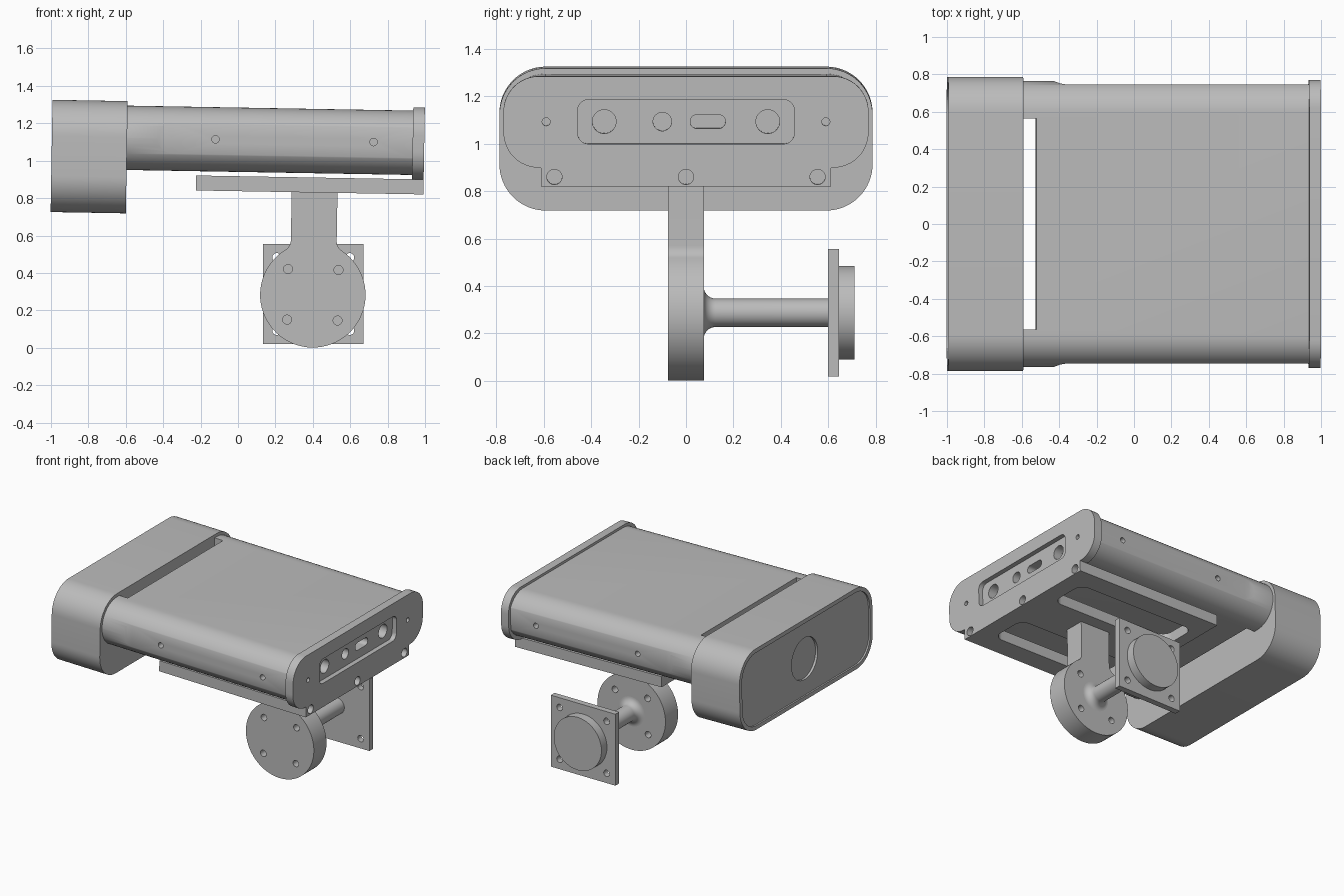
import bpy, bmesh
from math import cos, sin, pi, radians, sqrt, atan2
from mathutils import Matrix

cube = bpy.data.objects.get("Cube")
if cube:
    bpy.data.objects.remove(cube, do_unlink=True)

grey = bpy.data.materials.new("light grey")
grey.use_nodes = True
grey.diffuse_color = (0.5, 0.5, 0.5, 1)
grey.node_tree.nodes["Principled BSDF"].inputs["Base Color"].default_value = grey.diffuse_color


def arc(cx, cy, r, a0, a1, n=16):
    return [(cx + r * cos(a0 + (a1 - a0) * i / n), cy + r * sin(a0 + (a1 - a0) * i / n))
            for i in range(n + 1)]


def circle(cx, cy, r, n=40):
    return arc(cx, cy, r, 0, 2 * pi, n)[:-1]


def rounded(cx, cy, w, h, r, n=12):
    """Rounded rectangle outline from its half width and half height."""
    pts = []
    for k, (sx, sy) in enumerate(((1, 1), (-1, 1), (-1, -1), (1, -1))):
        pts += arc(cx + sx * (w - r), cy + sy * (h - r), r, k * pi / 2, (k + 1) * pi / 2, n)
    return pts


def rect(x0, x1, y0, y1):
    return [(x0, y0), (x1, y0), (x1, y1), (x0, y1)]


def finish(name, bm):
    bmesh.ops.remove_doubles(bm, verts=bm.verts, dist=1e-5)
    bmesh.ops.recalc_face_normals(bm, faces=bm.faces)
    mesh = bpy.data.meshes.new(name)
    bm.to_mesh(mesh)
    bm.free()
    mesh.materials.append(grey)
    ob = bpy.data.objects.new(name, mesh)
    bpy.context.collection.objects.link(ob)
    return ob


def prism(name, outline, axis, lo, hi):
    """Extrude an outline along an axis from lo to hi."""
    place = {"x": lambda u, v, t: (t, u, v),
             "y": lambda u, v, t: (u, t, v),
             "z": lambda u, v, t: (u, v, t)}[axis]
    bm = bmesh.new()
    a = [bm.verts.new(place(u, v, lo)) for u, v in outline]
    b = [bm.verts.new(place(u, v, hi)) for u, v in outline]
    bm.faces.new(a)
    bm.faces.new(b[::-1])
    for i in range(len(a)):
        j = (i + 1) % len(a)
        bm.faces.new((a[i], a[j], b[j], b[i]))
    return finish(name, bm)


def lathe(name, profile, cx, cz, n=48):
    """Spin a (radius, y) profile around an axis parallel to y."""
    bm = bmesh.new()
    rings = [[bm.verts.new((cx + r * cos(2 * pi * k / n), y, cz + r * sin(2 * pi * k / n)))
              for k in range(n)] for r, y in profile]
    for p, q in zip(rings, rings[1:]):
        for k in range(n):
            m = (k + 1) % n
            bm.faces.new((p[k], p[m], q[m], q[k]))
    bm.faces.new(rings[0])
    bm.faces.new(rings[-1])
    return finish(name, bm)


def carve(ob, outline, axis, lo, hi):
    """Cut a prism out of an object."""
    cutter = prism("cutter", outline, axis, lo, hi)
    cutter.hide_render = True
    mod = ob.modifiers.new("cut", "BOOLEAN")
    mod.operation, mod.solver, mod.object = "DIFFERENCE", "EXACT", cutter
    bpy.context.view_layer.objects.active = ob
    bpy.ops.object.modifier_apply(modifier=mod.name)
    bpy.data.objects.remove(cutter, do_unlink=True)


MID = 1.112      # height of the housing axis
BACK, JOIN, SEAM, END = -0.997, -0.595, 0.932, 0.994

# Main housing: stadium section with flattened sides and a slot behind the hood
body = prism("housing", rounded(0, MID, 0.765, 0.172, 0.171), "x", JOIN, SEAM)
for s in (1, -1):
    flat = [(-0.44, 0.768), (-0.40, 0.752), (-0.36, 0.745), (1.1, 0.745), (1.1, 0.9), (-0.44, 0.9)]
    carve(body, [(x, s * y) for x, y in flat], "z", 0.5, 1.5)
    for x in (-0.122, 0.723):
        carve(body, circle(x, MID, 0.02, 20), "y", *sorted((s * 0.7, s * 0.8)))
carve(body, rect(-0.7, -0.525, -0.565, 0.565), "z", 0.5, 1.5)

# Large hood with a recessed window panel and round lens
hood = prism("hood", rounded(0, 1.008, 0.787, 0.3, 0.195, 16), "x", BACK, JOIN)
carve(hood, rounded(0, 1.008, 0.757, 0.27, 0.165, 16), "x", BACK - 0.1, BACK + 0.012)
carve(hood, circle(0, 1.008, 0.155, 48), "x", BACK - 0.1, BACK + 0.03)

# End plate with a connector pocket
plate = prism("end_plate", rounded(0, MID - 0.003, 0.77, 0.193, 0.15), "x", SEAM, END)
carve(plate, rounded(0, 1.11, 0.457, 0.093, 0.045), "x", END - 0.035, END + 0.1)
ports = [circle(-0.345, 1.11, 0.05), circle(-0.1, 1.11, 0.039), circle(0.345, 1.11, 0.05),
         rounded(0.092, 1.11, 0.074, 0.029, 0.028)]
ports += [circle(s * 0.59, 1.11, 0.017, 20) for s in (1, -1)]
for port in ports:
    for ob in (plate, body):
        carve(ob, port, "x", SEAM - 0.04, END + 0.1)

# Mounting bracket with two long openings and screw holes on its edge
bracket = prism("mounting_bracket", rect(-0.223, END, -0.612, 0.612), "z", 0.837, 0.917)
for s in (1, -1):
    carve(bracket, rounded(0.365, s * 0.315, 0.495, 0.145, 0.07), "z", 0.5, 1.5)
for y in (-0.555, 0, 0.555):
    carve(bracket, circle(y, 0.877, 0.032, 24), "x", END - 0.08, END + 0.1)

# Arm: round flange blended into an upright stem
CX, CZ, R, HALF, FIL = 0.4125, 0.29, 0.282, 0.1225, 0.06
rise = sqrt((R + FIL) ** 2 - (HALF + FIL) ** 2)
lean = atan2(rise, HALF + FIL)
outline = arc(CX, CZ, R, pi - lean, 2 * pi + lean, 56)
outline += arc(CX + HALF + FIL, CZ + rise, FIL, pi + lean, pi, 8)[1:]
outline += [(CX + HALF, 0.84), (CX - HALF, 0.84)]
outline += arc(CX - HALF - FIL, CZ + rise, FIL, 0, -lean, 8)[:-1]
arm = prism("arm", outline, "y", -0.075, 0.075)
for sx in (1, -1):
    for sz in (1, -1):
        carve(arm, circle(CX + sx * 0.135, CZ + sz * 0.135, 0.024, 24), "y", -0.2, 0.2)

# The housing and arm pitch slightly down towards the end plate
pivot = Matrix.Translation((0, 0, 1))
tilt = pivot @ Matrix.Rotation(radians(1), 4, "Y") @ pivot.inverted()
for ob in (body, hood, plate, bracket, arm):
    ob.matrix_world = tilt

# Rod with flared root, square wall plate and round boss
WX, WZ = 0.4025, 0.287
rod = lathe("support_rod", [(0.11, 0.07)] + arc(0.11, 0.125, 0.05, -pi / 2, -pi, 10)
            + [(0.06, 0.605)], WX, WZ)
wall = prism("wall_plate", rect(WX - 0.268, WX + 0.268, WZ - 0.268, WZ + 0.268), "y", 0.6, 0.645)
for sx in (1, -1):
    for sz in (1, -1):
        carve(wall, circle(WX + sx * 0.195, WZ + sz * 0.195, 0.024, 24), "y", 0.5, 0.8)
boss = lathe("wall_boss", [(0.198, 0.64), (0.198, 0.71)], WX, WZ)

# Smooth shading on the curves, sharp elsewhere
for ob in (body, hood, plate, bracket, arm, rod, wall, boss):
    bpy.ops.object.select_all(action="DESELECT")
    ob.select_set(True)
    bpy.context.view_layer.objects.active = ob
    bpy.ops.object.shade_smooth_by_angle(angle=radians(30))
